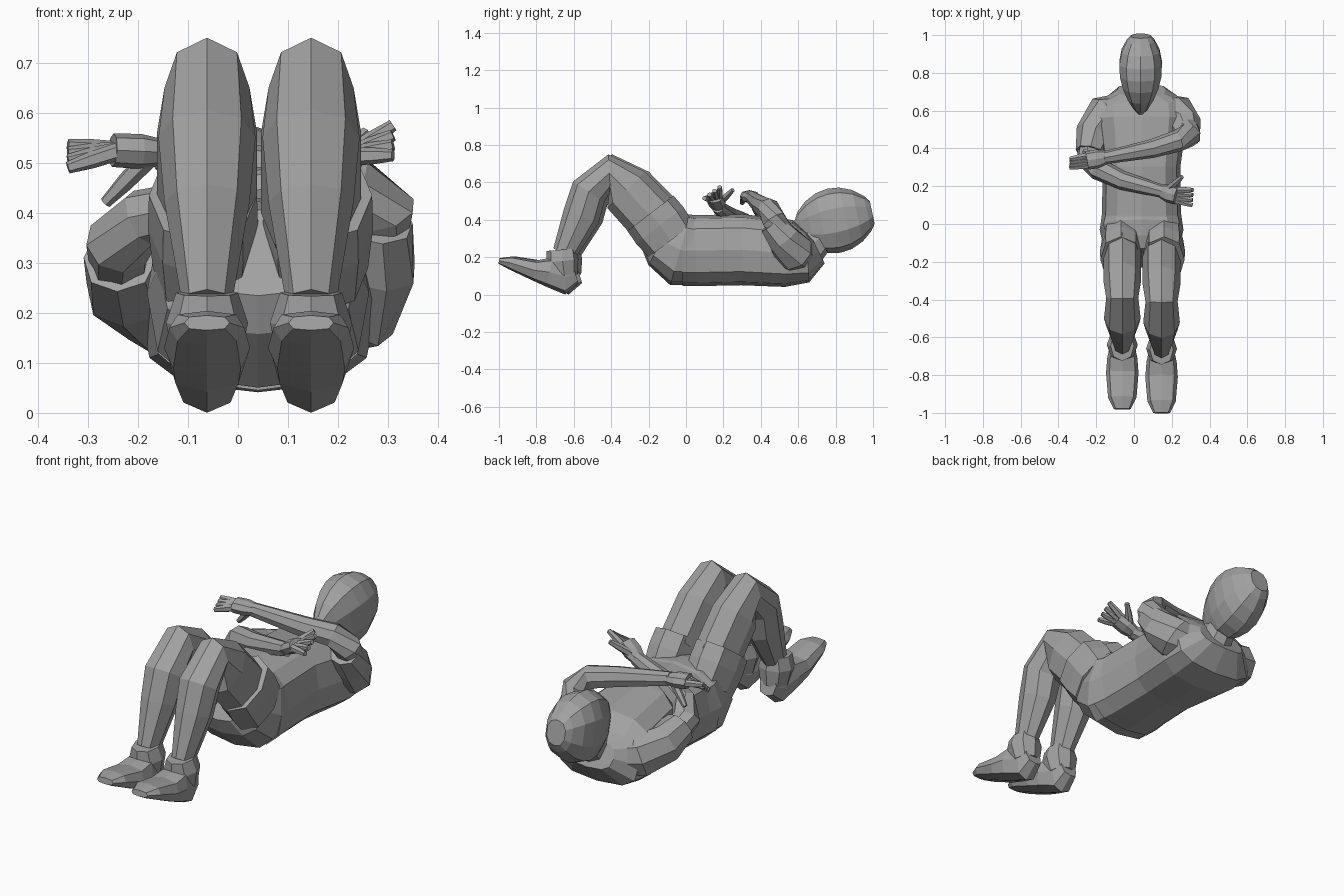
import bpy
import bmesh
from math import cos, sin, pi, copysign
from mathutils import Vector

cube = bpy.data.objects.get("Cube")
if cube:
    bpy.data.objects.remove(cube)

grey = bpy.data.materials.new("plain grey")
grey.use_nodes = True
tone = (.36, .36, .36, 1)
grey.diffuse_color = tone
grey.node_tree.nodes["Principled BSDF"].inputs["Base Color"].default_value = tone

UP = Vector((0, 0, 1))


def soften(value, power):
    """Push a sine or cosine outwards, so that a ring becomes boxier."""
    return copysign(abs(value) ** power, value)


def skin(name, rings):
    """Bridge rings of points into a closed, flat-shaded part."""
    bm = bmesh.new()
    loops = [[bm.verts.new(point) for point in ring] for ring in rings]
    count = len(loops[0])
    for lower, upper in zip(loops, loops[1:]):
        for i in range(count):
            j = (i + 1) % count
            bm.faces.new((lower[i], lower[j], upper[j], upper[i]))
    bm.faces.new(loops[0])
    bm.faces.new(loops[-1])
    bmesh.ops.recalc_face_normals(bm, faces=bm.faces)
    mesh = bpy.data.meshes.new(name)
    bm.to_mesh(mesh)
    bm.free()
    mesh.materials.append(grey)
    part = bpy.data.objects.new(name, mesh)
    bpy.context.collection.objects.link(part)


def tube(name, centres, widths, depths, sides=8, power=.9):
    """Sweep a ring along centres, square to the path, with half sizes."""
    rings = []
    last = len(centres) - 1
    for i, centre in enumerate(centres):
        along = (centres[min(i + 1, last)] - centres[max(i - 1, 0)]).normalized()
        across = along.cross(UP).normalized()
        over = across.cross(along)
        turns = [2 * pi * k / sides for k in range(sides)]
        rings.append([centre + across * widths[i] * soften(sin(a), power)
                      + over * depths[i] * soften(cos(a), power) for a in turns])
    skin(name, rings)


def trunk(name, sections, x, shift=0, **options):
    """Part in an upright plane: sections of y, z, half width, half depth."""
    centres = [Vector((x, y + shift, z)) for y, z, wide, deep in sections]
    widths = [wide for y, z, wide, deep in sections]
    depths = [deep for y, z, wide, deep in sections]
    tube(name, centres, widths, depths, **options)


def limb(name, points, radii, flat=1, **options):
    """Free path with round or flattened rings."""
    centres = [Vector(point) for point in points]
    tube(name, centres, radii, [radius * flat for radius in radii], **options)


# Torso and pelvis
middle = .04
trunk("torso", [(-.02, .235, .22, .19), (.05, .235, .21, .19), (.3, .24, .205, .19),
                (.55, .22, .24, .18), (.65, .2, .23, .135), (.71, .23, .13, .07)],
      middle, sides=12, power=.7)
trunk("pelvis", [(.08, .23, .2, .18), (-.03, .24, .222, .197), (-.13, .29, .2, .15),
                 (-.18, .32, .12, .1)], middle, sides=12, power=.7)

# Neck, and an egg-shaped head narrowing to the chin
trunk("neck", [(.64, .23, .085, .1), (.7, .29, .07, .085), (.75, .34, .06, .08)], middle)
chin, crown = Vector((.035, .58, .35)), Vector((.035, 1, .44))
steps = [.02, .08, .2, .35, .5, .65, .8, .93, .99]
tube("head", [chin.lerp(crown, t) for t in steps],
     [.118 * sin(pi * t ** 1.3 * .95) ** .5 for t in steps],
     [.175 * sin(pi * t * .97) ** .5 for t in steps], sides=10, power=.85)

# Legs, shorts and shoes
for side, hip, x, shift in (("right", -.07, -.062, .01), ("left", .16, .146, -.01)):
    trunk(side + "_shorts_leg", [(-.08, .29, .1, .15), (-.14, .37, .11, .16),
                                 (-.19, .435, .108, .155)], hip)
    trunk(side + "_leg", [(-.16, .4, .1, .145), (-.31, .56, .1, .14), (-.4, .65, .085, .1),
                          (-.51, .55, .097, .1), (-.55, .42, .085, .1),
                          (-.64, .22, .05, .065)], x, shift, power=1)
    trunk(side + "_shoe_collar", [(-.655, .24, .062, .08), (-.65, .18, .082, .085),
                                  (-.64, .1, .065, .07)], x, shift)
    trunk(side + "_shoe", [(-.99, .18, .045, .015), (-.93, .17, .075, .035),
                           (-.8, .13, .086, .055), (-.72, .12, .08, .08),
                           (-.63, .095, .06, .095), (-.58, .11, .045, .05)],
          x, shift, power=.7)

# Arms folded above the chest
limb("left_sleeve", [(.15, .6, .2), (.23, .58, .22), (.27, .52, .3), (.28, .46, .38)],
     [.09, .105, .09, .07])
limb("right_sleeve", [(-.08, .6, .2), (-.15, .585, .22), (-.215, .48, .26), (-.235, .38, .31)],
     [.09, .105, .095, .075])
taper = [.06, .066, .058, .05, .034]
limb("left_forearm", [(.275, .53, .31), (.29, .47, .4), (.23, .44, .46),
                      (.1, .4, .48), (-.16, .35, .52)], taper)
limb("right_forearm", [(-.235, .44, .28), (-.24, .34, .335), (-.19, .29, .39),
                       (-.06, .23, .42), (.16, .17, .47)], taper)

# Hands: wrist, knuckles, first fingertip, step between tips, thumb tip
hands = {
    "left": [(-.14, .355, .52), (-.25, .335, .525), (-.34, .345, .535),
             (0, -.015, -.015), (-.265, .385, .42)],
    "right": [(.14, .175, .465), (.23, .15, .52), (.31, .18, .575),
              (0, -.027, -.02), (.255, .25, .56)],
}
for side, points in hands.items():
    wrist, knuckles, tip, spread, thumb = [Vector(point) for point in points]
    limb(side + "_palm", [wrist, wrist.lerp(knuckles, .5), knuckles], [.035, .05, .048], flat=.7)
    for i in range(4):
        base = wrist.lerp(knuckles, .85) + Vector((0, .027 - .018 * i, 0))
        end = tip + spread * i
        limb(f"{side}_finger_{i + 1}", [base, base.lerp(end, .55), end],
             [.018, .017, .012], sides=6)
    base = wrist.lerp(knuckles, .25)
    limb(side + "_thumb", [base, base.lerp(thumb, .6), thumb], [.022, .018, .012], sides=6)
